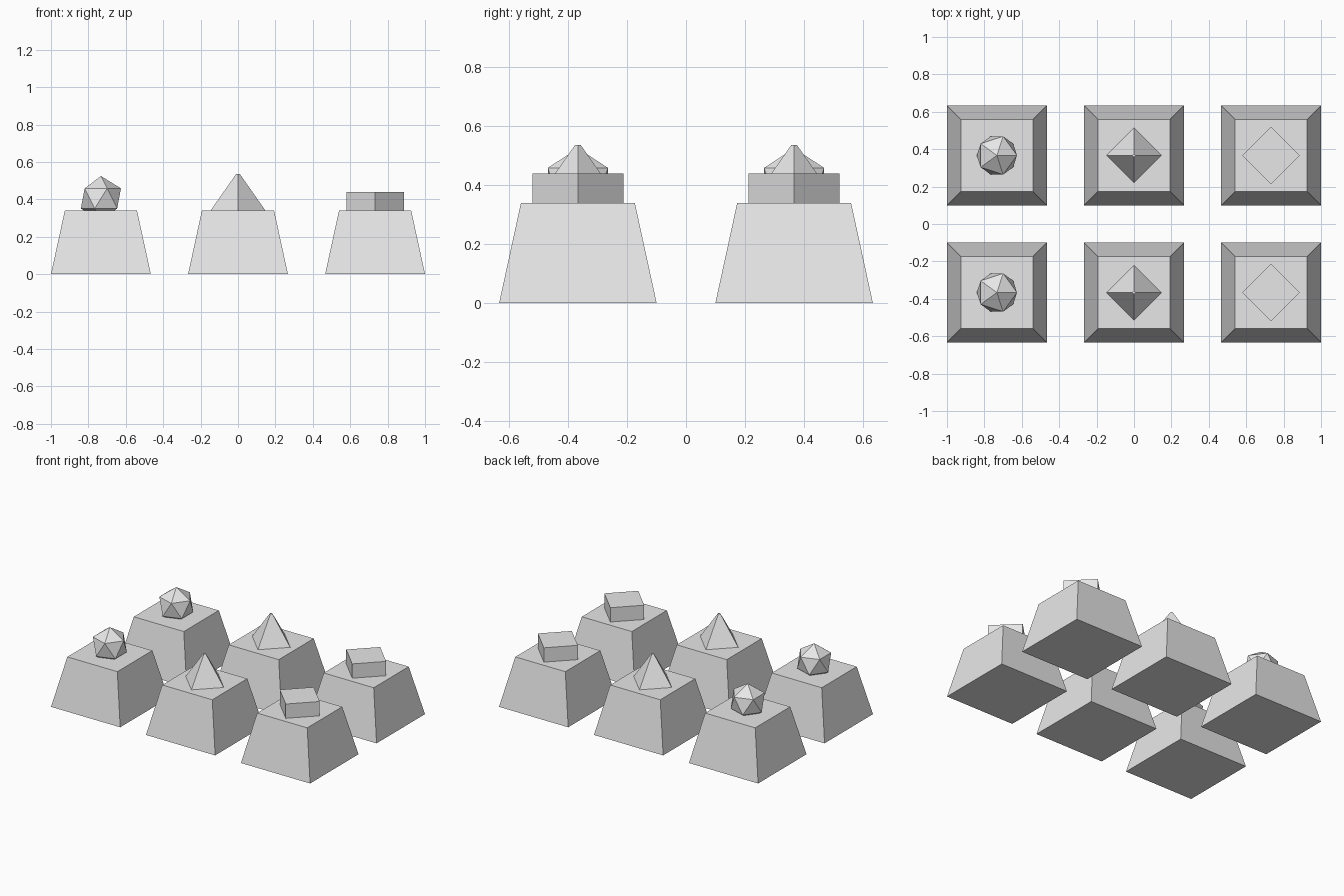
import bpy
import bmesh
import math
from mathutils import Matrix

cube = bpy.data.objects.get("Cube")
if cube:
    bpy.data.objects.remove(cube, do_unlink=True)

grey = bpy.data.materials.new("light_grey")
grey.use_nodes = True
COLOUR = (0.8, 0.8, 0.8, 1.0)
grey.diffuse_color = COLOUR
grey.node_tree.nodes["Principled BSDF"].inputs["Base Color"].default_value = COLOUR

SPACING = 0.733      # distance between neighbouring pedestals
TOP = 0.34           # pedestal height


def finish(name, bm, location):
    mesh = bpy.data.meshes.new(name)
    bm.to_mesh(mesh)
    bm.free()
    mesh.materials.append(grey)
    obj = bpy.data.objects.new(name, mesh)
    obj.location = location
    bpy.context.scene.collection.objects.link(obj)
    return obj


def four_sided(name, x, y, z, r1, r2, height, turn=0.0):
    """Four-sided tapered solid standing on height z."""
    bm = bmesh.new()
    matrix = Matrix.Translation((0, 0, height / 2)) @ Matrix.Rotation(turn, 4, "Z")
    bmesh.ops.create_cone(bm, cap_ends=True, segments=4, radius1=r1,
                          radius2=r2, depth=height, matrix=matrix)
    return finish(name, bm, (x, y, z))


def faceted_ball(name, x, y, z, radius):
    bm = bmesh.new()
    bmesh.ops.create_icosphere(bm, subdivisions=1, radius=radius)
    return finish(name, bm, (x, y, z))


for row, y in (("front", -SPACING / 2), ("back", SPACING / 2)):
    # Tapered pedestals
    for column, x in (("right", -SPACING), ("middle", 0), ("left", SPACING)):
        four_sided(f"pedestal_{row}_{column}", x, y, 0, 0.267 * math.sqrt(2),
                   0.193 * math.sqrt(2), TOP, math.pi / 4)
    # Ornament on each pedestal; the ball is partly sunk
    faceted_ball(f"ball_{row}", -SPACING, y, 0.405, 0.12)
    four_sided(f"pyramid_{row}", 0, y, TOP, 0.147, 0.009, 0.197)
    four_sided(f"block_{row}", SPACING, y, TOP, 0.154, 0.154, 0.1)
